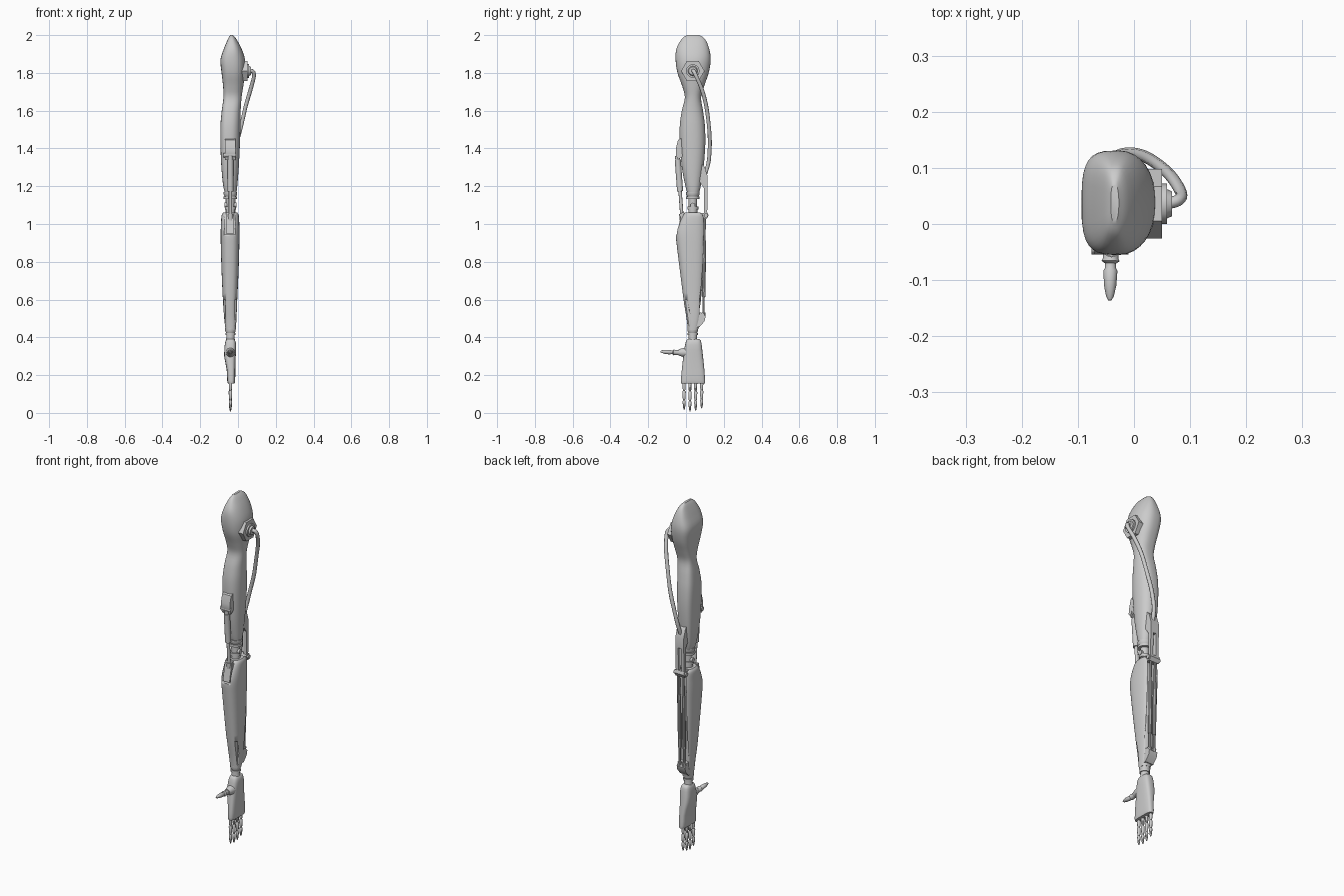
import bpy, bmesh, math
from mathutils import Vector

if "Cube" in bpy.data.objects:
    bpy.data.objects.remove(bpy.data.objects["Cube"])

grey = bpy.data.materials.new("light grey")
grey.diffuse_color = (0.6, 0.6, 0.6, 1)
grey.use_nodes = True
grey.node_tree.nodes["Principled BSDF"].inputs["Base Color"].default_value = grey.diffuse_color
CX = -0.04   # centre line of the arm


def finish(name, bm, angle=35):
    bmesh.ops.recalc_face_normals(bm, faces=bm.faces)
    me = bpy.data.meshes.new(name)
    bm.to_mesh(me)
    bm.free()
    me.materials.append(grey)
    me.shade_smooth()
    me.set_sharp_from_angle(angle=math.radians(angle))
    ob = bpy.data.objects.new(name, me)
    bpy.context.collection.objects.link(ob)
    return ob


def skin(name, rings, angle=35):
    """Bridge a list of equal point rings and cap both ends."""
    bm = bmesh.new()
    vs = [[bm.verts.new(p) for p in r] for r in rings]
    n = len(vs[0])
    for a, b in zip(vs, vs[1:]):
        for i in range(n):
            bm.faces.new((a[i], a[(i + 1) % n], b[(i + 1) % n], b[i]))
    bm.faces.new(vs[0])
    bm.faces.new(vs[-1])
    return finish(name, bm, angle)


def catmull(pts, steps):
    pts = [Vector(p) for p in pts]
    out = []
    for i in range(len(pts) - 1):
        p1, p2 = pts[i], pts[i + 1]
        p0, p3 = pts[max(i - 1, 0)], pts[min(i + 2, len(pts) - 1)]
        for k in range(steps):
            t = k / steps
            out.append(0.5 * (2 * p1 + (p2 - p0) * t + (2 * p0 - 5 * p1 + 4 * p2 - p3) * t * t
                              + (3 * p1 - p0 - 3 * p2 + p3) * t ** 3))
    return out + [pts[-1]]


def loft(name, spec, flat_left=2.4, round_right=2.4, sides=32, steps=4):
    """Sections: z, x min, x max, y min, y max."""
    keys = catmull([s for s in spec], steps) if steps > 1 else spec
    rings = []
    for z, x0, x1, y0, y1 in keys:
        ring = []
        for i in range(sides):
            a = 2 * math.pi * i / sides
            c, s = math.cos(a), math.sin(a)
            e = 2 / (flat_left if c < 0 else round_right)
            ring.append(((x0 + x1) / 2 + (x1 - x0) / 2 * math.copysign(abs(c) ** e, c),
                         (y0 + y1) / 2 + (y1 - y0) / 2 * math.copysign(abs(s) ** e, s), z))
        rings.append(ring)
    return skin(name, rings)


def lathe(name, p0, p1, profile, sides=16):
    """Turn a profile of (fraction along, radius) about the line p0-p1."""
    p0, p1 = Vector(p0), Vector(p1)
    q = (p1 - p0).to_track_quat('Z', 'Y')
    return skin(name, [[p0.lerp(p1, t) + q @ Vector((r * math.cos(2 * math.pi * i / sides),
                r * math.sin(2 * math.pi * i / sides), 0)) for i in range(sides)] for t, r in profile])


def rod(name, p0, p1, r, sides=12):
    return lathe(name, p0, p1, [(0, r), (1, r)], sides)


def extrude(name, x0, x1, yz):
    return skin(name, [[(x, y, z) for y, z in yz] for x in (x0, x1)])


def box(name, x0, x1, y0, y1, z0, z1):
    return extrude(name, x0, x1, [(y0, z0), (y1, z0), (y1, z1), (y0, z1)])


def cut(target, cutter):
    cutter.hide_render = True
    cutter.hide_viewport = True
    m = target.modifiers.new("cut", 'BOOLEAN')
    m.operation = 'DIFFERENCE'
    m.object = cutter


# Shoulder and upper arm shell
loft("upper_arm", [
    (1.155, -.066, -.01, .01, .066), (1.20, -.078, -.004, -.003, .078),
    (1.30, -.088, .004, -.022, .093), (1.42, -.093, .01, -.032, .102),
    (1.52, -.093, .013, -.033, .1), (1.60, -.086, .014, -.022, .09),
    (1.67, -.077, .019, -.006, .08), (1.73, -.079, .028, -.02, .096),
    (1.80, -.087, .037, -.045, .12), (1.87, -.093, .037, -.055, .131),
    (1.93, -.074, .018, -.05, .122), (1.98, -.053, -.009, -.022, .1),
    (2.00, -.041, -.027, .005, .07)], flat_left=3.4, round_right=2.2)

# Shoulder socket, nut and cable
SY, SZ = .036, 1.81
rod("shoulder_hex_plate", (.02, SY, SZ), (.05, SY, SZ), .062, 6)
lathe("shoulder_nut", (.05, SY, SZ), (.068, SY, SZ),
      [(0, .036), (.5, .036), (.5, .026), (1, .022)], 12)
path = catmull([(.055, SY, SZ), (.078, .042, 1.808), (.084, .055, 1.78), (.066, .085, 1.71),
                (.04, .108, 1.62), (.015, .122, 1.51), (-.01, .126, 1.42),
                (-.03, .12, 1.33), (-.038, .1, 1.26)], 5)
rings = []
for i, p in enumerate(path):
    q = (path[min(i + 1, len(path) - 1)] - path[max(i - 1, 0)]).to_track_quat('Z', 'Y')
    rings.append([p + q @ Vector((.0105 * math.cos(k * math.pi / 4),
                                  .0105 * math.sin(k * math.pi / 4), 0)) for k in range(8)])
skin("shoulder_cable", rings, 50)

# Elbow neck with collars
lathe("elbow_neck", (CX, .036, 1.0), (CX, .036, 1.17),
      [(0, .024), (.45, .024), (.45, .029), (.55, .029), (.55, .022), (.78, .022),
       (.78, .036), (.86, .036), (.86, .03), (.92, .036), (1, .036)], 20)
rod("elbow_pin", (CX - .032, .036, 1.1), (CX + .032, .036, 1.1), .013)

# Forearm shell with front notch, rear channel and wrist slits
forearm = loft("forearm", [
    (.44, -.066, -.012, .01, .064), (.50, -.073, -.008, .003, .078),
    (.60, -.08, -.004, -.013, .09), (.75, -.087, .003, -.032, .099),
    (.88, -.091, .007, -.048, .104), (.95, -.092, .008, -.054, .106),
    (1.00, -.09, .007, -.042, .105), (1.045, -.087, .004, -.02, .1),
    (1.06, -.078, -.004, -.005, .088)], flat_left=2.6, round_right=2.6)
cut(forearm, box("front_notch_cutter", CX - .032, CX + .024, -.1, -.012, .945, 1.1))
cut(forearm, box("rear_channel_cutter", CX - .03, CX + .03, .072, .2, .53, 1.1))
for n, x in (("left", CX - .029), ("right", CX + .027)):
    cut(forearm, box(n + "_slit_cutter", x - .004, x + .004, -.1, .02, .46, .6))
extrude("notch_plate", CX - .024, CX + .018, [(-.046, .95), (-.008, .95), (-.008, 1.06), (-.024, 1.06)])

# Front piston between upper arm and forearm
extrude("front_bracket", CX - .03, CX + .026,
        [(-.02, 1.455), (-.042, 1.445), (-.054, 1.40), (-.054, 1.37), (-.044, 1.34), (-.015, 1.36)])
rod("front_piston_pin", (CX - .036, -.042, 1.365), (CX + .03, -.042, 1.365), .012)
lathe("front_piston", (CX, -.045, 1.36), (CX, -.02, 1.02),
      [(0, .013), (.06, .013), (.06, .016), (.55, .016), (.55, .009), (.9, .009), (.9, .014), (1, .014)], 12)

# Rear elbow fairing and clamp
for n, x0, x1 in (("top", -.026, .026), ("left_leg", -.026, -.009), ("right_leg", .009, .026)):
    if n == "top":
        yz = [(.07, 1.33), (.1, 1.3), (.115, 1.25), (.115, 1.19), (.095, 1.19), (.068, 1.23)]
    else:
        yz = [(.095, 1.19), (.115, 1.19), (.112, 1.05), (.096, 1.05)]
    extrude("rear_fairing_" + n, CX + x0, CX + x1, yz)
extrude("rear_clamp", CX - .03, CX + .03,
        [(.072, 1.035), (.108, 1.025), (.12, 1.045), (.114, 1.062), (.075, 1.055)])
rod("rear_clamp_pin", (CX - .038, .105, 1.045), (CX + .038, .105, 1.045), .011)

# Long tendon rods down the back and their wrist bracket
for n, s in (("left", -1), ("right", 1)):
    x = CX + s * .014
    lathe(n + "_tendon_rod", (x, .1, 1.05), (x, .092, .505),
          [(0, .006), (.25, .006), (.25, .0095), (.8, .0095), (.8, .006), (.95, .006), (.95, .011), (1, .011)], 10)
extrude("wrist_bracket", CX - .026, CX + .026,
        [(.05, .455), (.072, .455), (.098, .485), (.104, .51), (.09, .525), (.06, .54)])

# Wrist
lathe("wrist", (CX, .036, .375), (CX, .036, .45),
      [(0, .025), (.3, .022), (.5, .022), (.5, .027), (.65, .027), (.65, .023), (.8, .028), (1, .028)], 20)

# Palm
loft("palm", [
    (.155, -.053, -.018, -.025, .1), (.17, -.057, -.015, -.027, .101),
    (.23, -.06, -.014, -.022, .097), (.30, -.073, -.012, -.014, .09),
    (.36, -.07, -.01, -.005, .083), (.385, -.064, -.016, .003, .077),
    (.392, -.056, -.024, .012, .066)], flat_left=3.2, round_right=3.2, steps=2)

# Fingers and thumb share one jointed profile
digit = [(0, .8), (.04, 1), (.3, .85), (.36, .6), (.4, 1), (.62, .8), (.67, .55), (.71, .9), (.88, .7), (.97, .4), (1, .15)]
for n, y, tip in (("index", -.01, .016), ("middle", .021, .008), ("ring", .051, .012), ("little", .083, .024)):
    lathe(n + "_finger", (CX, y, .175), (CX, y, tip), [(t, .0095 * r) for t, r in digit], 10)
lathe("thumb_base", (CX, .02, .32), (CX, -.04, .32), [(0, .026), (.6, .024), (1, .016)], 14)
lathe("thumb", (CX - .001, -.03, .318), (CX - .003, -.136, .325),
      [(0, .013), (.3, .014), (.34, .016), (.38, .01), (.46, .01), (.5, .0125), (.75, .011), (.93, .007), (1, .003)], 12)
